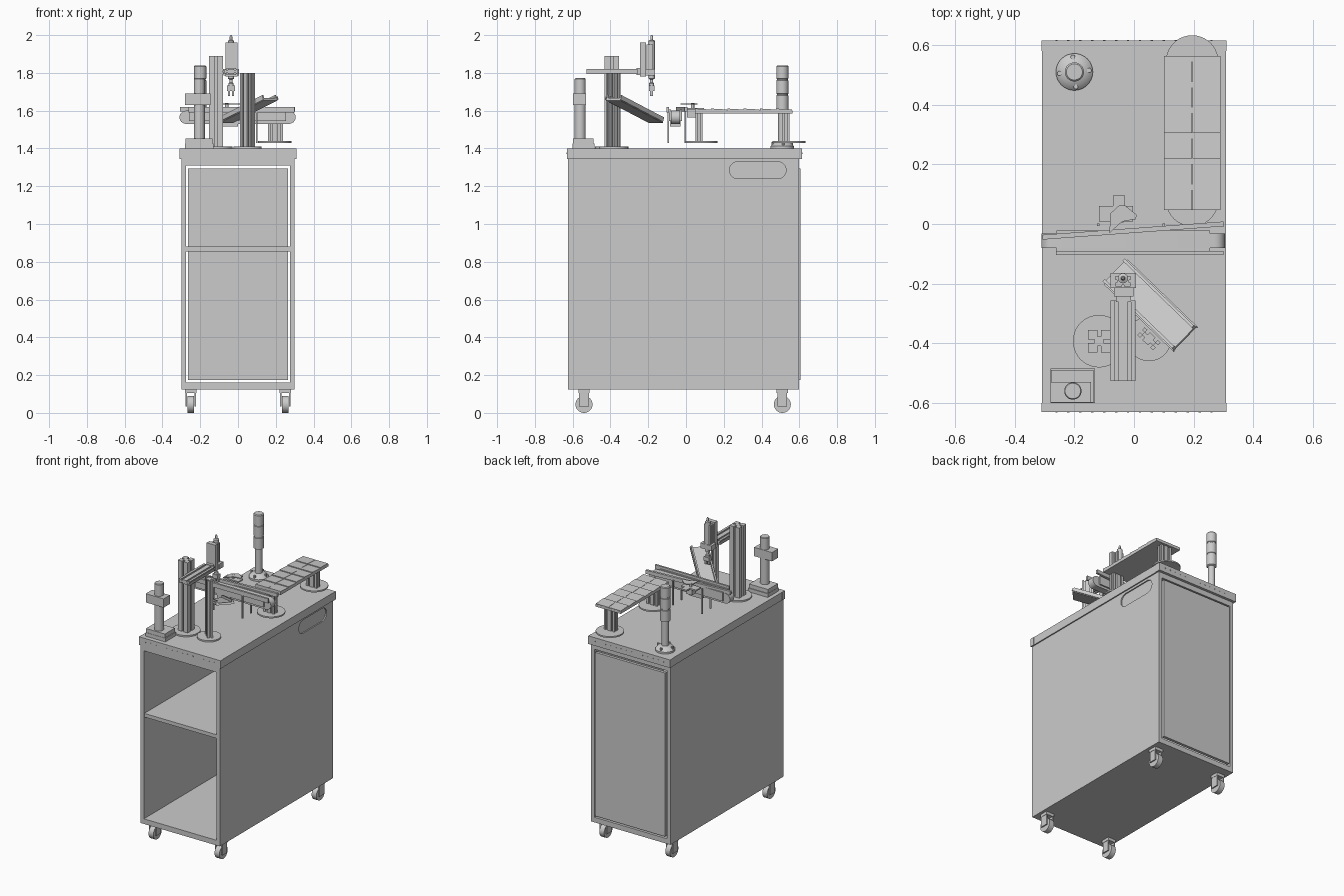
import bpy, bmesh, math
from mathutils import Matrix, Vector

if "Cube" in bpy.data.objects:
    bpy.data.objects.remove(bpy.data.objects["Cube"])

I = Matrix.Identity(4)


def finish(name, bm, mat=I, smooth=False):
    bmesh.ops.recalc_face_normals(bm, faces=bm.faces[:])
    bm.transform(mat)
    me = bpy.data.meshes.new(name)
    bm.to_mesh(me)
    bm.free()
    ob = bpy.data.objects.new(name, me)
    bpy.context.collection.objects.link(ob)
    if smooth:
        for o in bpy.context.selected_objects:
            o.select_set(False)
        ob.select_set(True)
        bpy.context.view_layer.objects.active = ob
        bpy.ops.object.shade_smooth_by_angle(angle=math.radians(35))
    return ob


def box(name, x, y, z, mat=I):
    """Box from (min, max) pairs."""
    bm = bmesh.new()
    bmesh.ops.create_cube(bm, size=1)
    for v in bm.verts:
        v.co = [(a + b) / 2 + (b - a) * c for (a, b), c in zip((x, y, z), v.co)]
    return finish(name, bm, mat)


def extrude(name, pts, lo, hi, axis='z', mat=I, smooth=False):
    """Closed 2D profile swept along an axis from lo to hi."""
    place = {'x': lambda a, b, t: (t, a, b),
             'y': lambda a, b, t: (a, t, b),
             'z': lambda a, b, t: (a, b, t)}[axis]
    bm = bmesh.new()
    f = bm.faces.new([bm.verts.new(place(a, b, lo)) for a, b in pts])
    geo = bmesh.ops.extrude_face_region(bm, geom=[f])['geom']
    step = Vector(place(0, 0, hi - lo))
    bmesh.ops.translate(bm, vec=step, verts=[g for g in geo if isinstance(g, bmesh.types.BMVert)])
    return finish(name, bm, mat, smooth)


def circle(cx, cy, r, n=32):
    return [(cx + r * math.cos(2 * math.pi * i / n), cy + r * math.sin(2 * math.pi * i / n)) for i in range(n)]


def obround(a0, a1, b0, b1, n=12):
    r = (b1 - b0) / 2
    arc = lambda c, s: [(c + r * math.cos(s + math.pi * i / n), b0 + r + r * math.sin(s + math.pi * i / n))
                        for i in range(n + 1)]
    return arc(a1 - r, -math.pi / 2) + arc(a0 + r, math.pi / 2)


def slotted(w, d, nx, ny, slot=0.012, depth=0.012):
    """Rectangular aluminium profile with slots along each side."""
    c = [Vector(p) for p in ((-w / 2, -d / 2), (w / 2, -d / 2), (w / 2, d / 2), (-w / 2, d / 2))]
    pts = []
    for i in range(4):
        p, q, n = c[i], c[(i + 1) % 4], (nx, ny)[i % 2]
        u = (q - p).normalized()
        inward = Vector((-u.y, u.x)) * depth
        pts.append(p)
        for k in range(n):
            m = p + (q - p) * (k + 0.5) / n
            a, b = m - u * slot / 2, m + u * slot / 2
            pts += [a, a + inward, b + inward, b]
    return [tuple(p) for p in pts]


def lathe(name, x, y, prof, n=32):
    """Turned part from (radius, height) points."""
    bm = bmesh.new()
    vs = [bm.verts.new((x + r, y, z)) for r, z in [(0, prof[0][1])] + prof + [(0, prof[-1][1])]]
    es = [bm.edges.new(e) for e in zip(vs, vs[1:])]
    bmesh.ops.spin(bm, geom=vs + es, cent=(x, y, 0), axis=(0, 0, 1), angle=2 * math.pi, steps=n)
    bmesh.ops.remove_doubles(bm, verts=bm.verts[:], dist=1e-5)
    return finish(name, bm, smooth=True)


# Cabinet shell: right wall has a shallow hand recess
wall = box("right_wall", (0.275, 0.30), (-0.625, 0.597), (0.125, 1.345))
cut = extrude("recess_cutter", obround(0.23, 0.53, 1.24, 1.33), 0.292, 0.32, 'x')
cut.hide_render = True
cut.hide_viewport = True
m = wall.modifiers.new("recess", 'BOOLEAN')
m.object, m.operation, m.solver = cut, 'DIFFERENCE', 'EXACT'
box("left_wall", (-0.30, -0.275), (-0.625, 0.597), (0.125, 1.345))
box("cabinet_floor", (-0.275, 0.275), (-0.625, 0.597), (0.125, 0.16))
box("cabinet_ceiling", (-0.275, 0.275), (-0.625, 0.597), (1.31, 1.345))
box("shelf", (-0.275, 0.275), (-0.62, 0.58), (0.855, 0.88))
box("back_door", (-0.265, 0.265), (0.585, 0.605), (0.175, 1.295))
box("worktop", (-0.308, 0.308), (-0.60, 0.58), (1.345, 1.40))
for name, y0, y1, s in (("front_edge_strip", -0.63, -0.60, -1), ("back_edge_strip", 0.58, 0.615, 1)):
    box(name, (-0.31, 0.31), (y0, y1), (1.345, 1.40))
    ye = y0 if s < 0 else y1
    for i in range(14):
        x = -0.26 + i * 0.04
        extrude(name + "_screw", circle(x, 1.375, 0.004, 8), ye, ye + s * 0.002, 'y')

# Casters
for x in (-0.25, 0.25):
    for y in (-0.54, 0.51):
        extrude("caster_wheel", circle(y, 0.045, 0.045), x - 0.018, x + 0.018, 'x', smooth=True)
        for s in (-1, 1):
            a, b = sorted((x + s * 0.02, x + s * 0.028))
            box("caster_fork", (a, b), (y - 0.026, y + 0.026), (0.035, 0.11))
        box("caster_plate", (x - 0.03, x + 0.03), (y - 0.03, y + 0.03), (0.105, 0.125))

# Signal light on a pole, back left
lathe("signal_light", -0.2, 0.51, [(0.062, 1.40), (0.062, 1.412), (0.045, 1.43), (0.022, 1.435), (0.022, 1.60),
                                  (0.032, 1.605), (0.032, 1.68), (0.029, 1.682), (0.029, 1.688), (0.032, 1.69),
                                  (0.032, 1.76), (0.029, 1.762), (0.029, 1.768), (0.032, 1.77), (0.032, 1.835),
                                  (0.027, 1.84)])
for i in range(4):
    a = i * math.pi / 2 + 0.1
    lathe("base_bolt", -0.2 + 0.05 * math.cos(a), 0.51 + 0.05 * math.sin(a), [(0.008, 1.41), (0.008, 1.435)], 10)

# Clamp post, front left
box("post_base", (-0.28, -0.13), (-0.60, -0.485), (1.40, 1.425))
box("post_base_block", (-0.278, -0.135), (-0.598, -0.49), (1.425, 1.452))
lathe("post", -0.205, -0.56, [(0.029, 1.45), (0.029, 1.768), (0.026, 1.772)])
box("post_clamp", (-0.28, -0.145), (-0.598, -0.53), (1.63, 1.69))

# Main column with horizontal arm
at = Matrix.Translation
lathe("column_base", -0.117, -0.393, [(0.088, 1.40), (0.088, 1.41)], 40)
extrude("main_column", slotted(0.075, 0.075, 1, 1, 0.012, 0.022), 1.41, 1.89, mat=at((-0.117, -0.393, 0)))
extrude("arm", slotted(0.085, 0.028, 2, 1, 0.012, 0.007), -0.527, -0.257, 'y', at((-0.037, 0, 1.807)))

# Second column, turned to face the chute
turn = Matrix.Rotation(math.radians(-44), 4, 'Z')
lathe("second_column_base", 0.05, -0.385, [(0.075, 1.40), (0.075, 1.41)], 40)
extrude("second_column", slotted(0.074, 0.036, 2, 1, 0.011, 0.011), 1.41, 1.80, mat=at((0.05, -0.385, 0)) @ turn)

# Inclined chute with raised side rails
pitch = at((0.052, -0.27, 1.608)) @ turn @ Matrix.Rotation(math.radians(-20), 4, 'Y')
chute = [(-0.053, -0.014), (0.053, -0.014), (0.053, 0.016), (0.043, 0.016), (0.043, 0.0),
         (-0.043, 0.0), (-0.043, 0.016), (-0.053, 0.016)]
extrude("chute", chute, -0.172, 0.172, 'x', pitch)
for s in (-1, 1):
    a, b = sorted((s * 0.053, s * 0.058))
    box("chute_side_bar", (-0.165, 0.177), (a, b), (-0.01, 0.006), pitch)

# Vertical actuator with gripper
box("actuator_rail", (-0.067, -0.002), (-0.243, -0.213), (1.78, 1.96))
box("actuator_mount", (-0.06, -0.01), (-0.262, -0.243), (1.79, 1.825))
extrude("actuator_body", slotted(0.05, 0.034, 1, 1, 0.008, 0.005), 1.82, 1.95, mat=at((-0.037, -0.192, 0)))
box("actuator_bracket", (-0.078, 0.006), (-0.215, -0.165), (1.785, 1.82))
lathe("actuator_rod", -0.037, -0.182, [(0.013, 1.73), (0.013, 1.745), (0.008, 1.75), (0.008, 1.765), (0.017, 1.77),
                                      (0.017, 1.97), (0.007, 1.975), (0.007, 1.992), (0.003, 2.0)], 20)
box("gripper_body", (-0.057, -0.017), (-0.197, -0.167), (1.705, 1.732))
for x in (-0.053, -0.031):
    box("gripper_finger", (x, x + 0.011), (-0.19, -0.174), (1.678, 1.705))

# Cross conveyor
extrude("conveyor_belt", obround(-0.31, 0.305, 1.53, 1.60), -0.08, -0.032, 'y', smooth=True)
for y in (-0.09, -0.032):
    box("conveyor_side", (-0.26, 0.255), (y, y + 0.010), (1.545, 1.605))
box("front_guide", (-0.262, 0.30), (-0.104, -0.091), (1.59, 1.62))
box("back_guide", (-0.305, 0.305), (-0.008, 0.008), (1.595, 1.62),
    at((-0.003, -0.022, 0)) @ Matrix.Rotation(math.radians(4.2), 4, 'Z'))
for x in (-0.12, 0.10):
    for y in (-0.095, -0.003):
        box("conveyor_post", (x - 0.004, x + 0.004), (y - 0.004, y + 0.004), (1.43, 1.60))
box("conveyor_motor", (-0.10, 0.0), (-0.085, -0.03), (1.515, 1.545))

# Sorting paddle beside the conveyor
bracket = [(-0.118, 0.008), (-0.118, 0.06), (-0.07, 0.06), (-0.07, 0.095), (-0.03, 0.095), (-0.03, 0.06),
           (-0.003, 0.06), (-0.003, 0.008)]
extrude("sorter_bracket", bracket, 1.605, 1.615)
box("sorter_motor", (-0.08, -0.035), (0.005, 0.05), (1.565, 1.605))
lathe("sorter_shaft", -0.06, 0.035, [(0.009, 1.61), (0.009, 1.64)], 16)
paddle = [(-0.082, -0.03), (-0.04, 0.008), (0.005, 0.016), (0.01, 0.03), (-0.03, 0.062), (-0.05, 0.062), (-0.08, 0.035)]
extrude("sorter_paddle", paddle, 1.633, 1.639)

# Transfer table: two footed legs, frame and overlapping tiles
for y in (0.08, 0.545):
    lathe("table_foot", 0.195, y, [(0.088, 1.43), (0.088, 1.44)], 40)
    yl = 0.068 if y < 0.3 else 0.53
    extrude("table_leg", slotted(0.08, 0.038, 2, 1, 0.011, 0.01), 1.44, 1.588, mat=at((0.198, yl, 0)))
box("table_frame", (0.10, 0.29), (0.047, 0.563), (1.586, 1.602))
for i in range(6):
    for x0 in (0.10, 0.196):
        y0 = 0.047 + i * 0.086
        extrude("table_tile", [(y0, 1.602), (y0 + 0.085, 1.602), (y0 + 0.085, 1.606), (y0, 1.611)],
                x0, x0 + 0.094, 'x')
